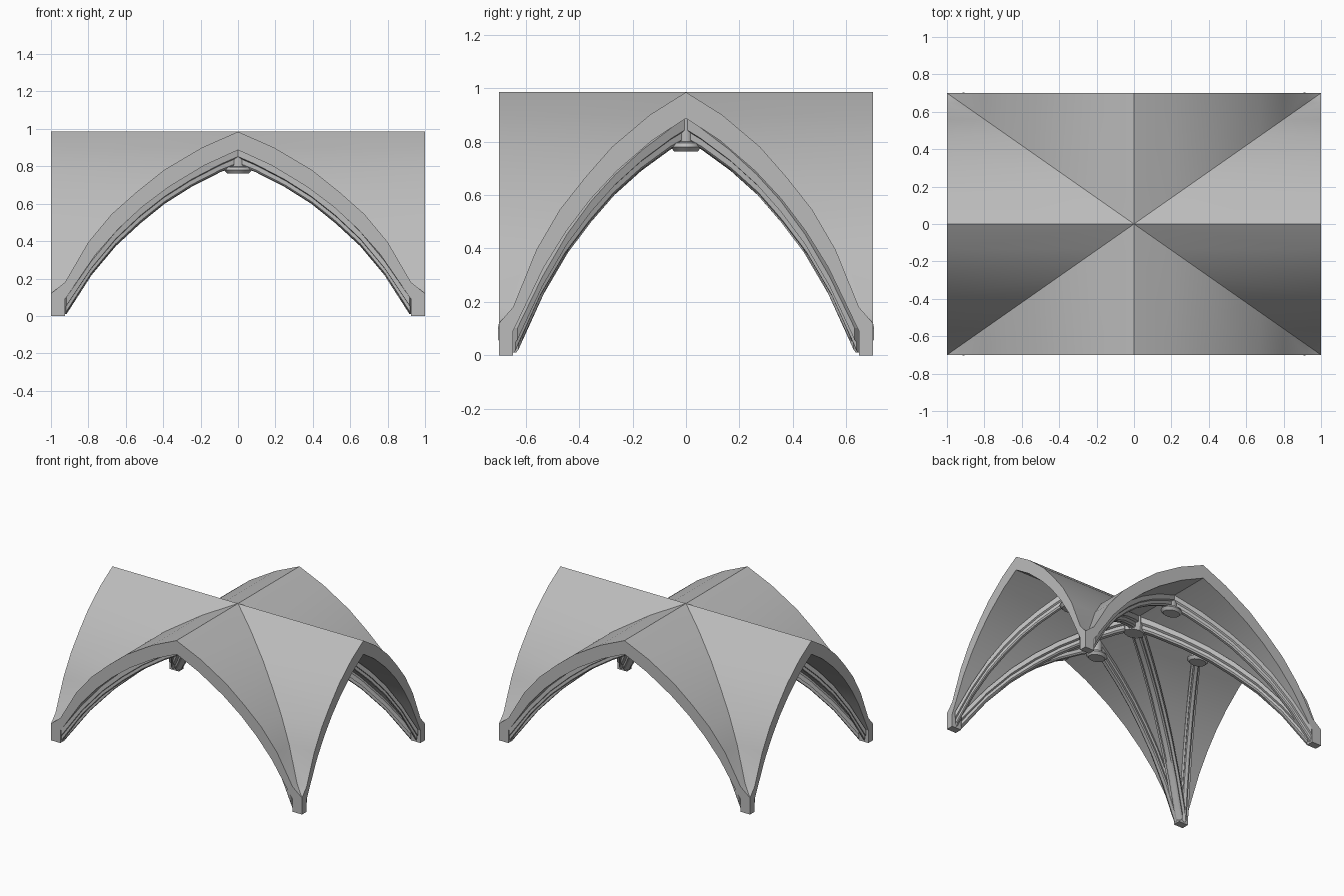
import bpy, bmesh, math
from mathutils import Vector

old = bpy.data.objects.get("Cube")
if old:
    bpy.data.objects.remove(old)

stone = bpy.data.materials.new("grey_stone")
stone.use_nodes = True
stone.diffuse_color = (0.5, 0.5, 0.5, 1)
stone.node_tree.nodes["Principled BSDF"].inputs["Base Color"].default_value = (0.5, 0.5, 0.5, 1)

DEPTH = 0.7          # half depth; half width is 1
BOSS = 0.54          # boss position along each ridge, as a fraction

# Half-arch profiles: (fraction from ridge to wall, height)
OUTER = [(0, .985), (.193, .9), (.396, .78), (.54, .665), (.675, .545), (.8, .395), (.925, .18), (1, .12)]
INNER = [(0, .887), (.18, .805), (.37, .69), (.51, .585), (.64, .465), (.76, .33), (.87, .17), (.925, .09)]
SOFFIT = [(0, .81), (.1, .77), (.257, .69), (.4, .6), (.53, .495), (.66, .375), (.79, .22), (.925, .01)]
CORNERS = [(sx, sy) for sx in (-1, 1) for sy in (-1, 1)]


def height(profile, t):
    for (a, za), (b, zb) in zip(profile, profile[1:]):
        if t <= b:
            return za + (zb - za) * (t - a) / (b - a)
    return profile[-1][1]


def finish(name, bm):
    bmesh.ops.remove_doubles(bm, verts=bm.verts, dist=0.0005)
    bmesh.ops.recalc_face_normals(bm, faces=bm.faces)
    mesh = bpy.data.meshes.new(name)
    bm.to_mesh(mesh)
    bm.free()
    mesh.materials.append(stone)
    ob = bpy.data.objects.new(name, mesh)
    bpy.context.collection.objects.link(ob)
    bpy.ops.object.select_all(action='DESELECT')
    ob.select_set(True)
    bpy.context.view_layer.objects.active = ob
    bpy.ops.object.shade_smooth_by_angle(angle=math.radians(30))
    return ob


def face(bm, pts):
    unique = [p for i, p in enumerate(pts) if (p - pts[i - 1]).length > 1e-5]
    if len(unique) > 2:
        bm.faces.new([bm.verts.new(p) for p in unique])


# Vault shell: eight half webs, each spanning from the groin to the open arch
bm = bmesh.new()
for sx, sy in CORNERS:
    for swap in (False, True):
        def at(across, along, z):
            x, y = (along, across) if swap else (across, along)
            return Vector((sx * x, sy * y * DEPTH, z))
        for profile in (OUTER, INNER):
            for (a, za), (b, zb) in zip(profile, profile[1:]):
                face(bm, [at(a, a, za), at(a, 1, za), at(b, 1, zb), at(b, b, zb)])
        for i in range(len(OUTER) - 1):
            ring = (OUTER[i], OUTER[i + 1], INNER[i + 1], INNER[i])
            face(bm, [at(t, 1, z) for t, z in ring])
finish("vault_shell", bm)

# Springer feet under the four corners
bm = bmesh.new()
for sx, sy in CORNERS:
    res = bmesh.ops.create_cube(bm, size=1)
    for v in res["verts"]:
        v.co = Vector((sx * (.9625 + v.co.x * .075), sy * DEPTH * (.9625 + v.co.y * .075), .06 + v.co.z * .12))
finish("springer_feet", bm)


# Moulded ribs: a stepped section swept under the shell
def rib(bm, start, end, width):
    side = Vector((start[1] - end[1], end[0] - start[0], 0)).normalized()
    section = [(1, -.15), (1, .4), (.6, .5), (.6, .85), (.35, 1)]
    section += [(-w, d) for w, d in reversed(section)]
    rings = []
    for t in [p[0] for p in SOFFIT]:
        x, y = (e + (s - e) * t for s, e in zip(start, end))
        top, low = height(INNER, t), height(SOFFIT, t)
        rings.append([bm.verts.new(Vector((x, y, top + (low - top) * d)) + side * w * width)
                      for w, d in section])
    for r, q in zip(rings, rings[1:]):
        for k in range(len(r)):
            n = (k + 1) % len(r)
            bm.faces.new((r[k], r[n], q[n], q[k]))
    bm.faces.new(rings[0])
    bm.faces.new(rings[-1])


bm = bmesh.new()
for sx, sy in CORNERS:
    rib(bm, (sx, sy * DEPTH), (0, 0), .042)
finish("diagonal_ribs", bm)

bm = bmesh.new()
for sx, sy in CORNERS:
    rib(bm, (sx, sy * DEPTH), (0, sy * DEPTH * BOSS), .03)
    rib(bm, (sx, sy * DEPTH), (sx * BOSS, 0), .03)
finish("intermediate_ribs", bm)


# Hanging bosses: turned profile with a flared lower collar
def boss(bm, x, y, size, sides):
    profile = [(.04, .9), (.04, .8), (.07, .795), (.078, .78), (.06, .762)]
    rings = []
    for r, z in profile:
        rings.append([bm.verts.new((x + r * size * math.cos(a), y + r * size * .75 * math.sin(a), z))
                      for a in (math.tau * (k + .5) / sides for k in range(sides))])
    for r, q in zip(rings, rings[1:]):
        for k in range(sides):
            n = (k + 1) % sides
            bm.faces.new((r[k], r[n], q[n], q[k]))
    bm.faces.new(rings[-1])


bm = bmesh.new()
for x, y in ((BOSS, 0), (-BOSS, 0), (0, BOSS * DEPTH), (0, -BOSS * DEPTH)):
    boss(bm, x, y, 1, 16)
finish("ridge_bosses", bm)

# Central keystone where the diagonal ribs cross
bm = bmesh.new()
bmesh.ops.create_cone(bm, cap_ends=True, segments=8, radius1=.075, radius2=.085, depth=.12)
for v in bm.verts:
    v.co = Vector((v.co.x, v.co.y * .75, v.co.z + .84))
finish("central_keystone", bm)
